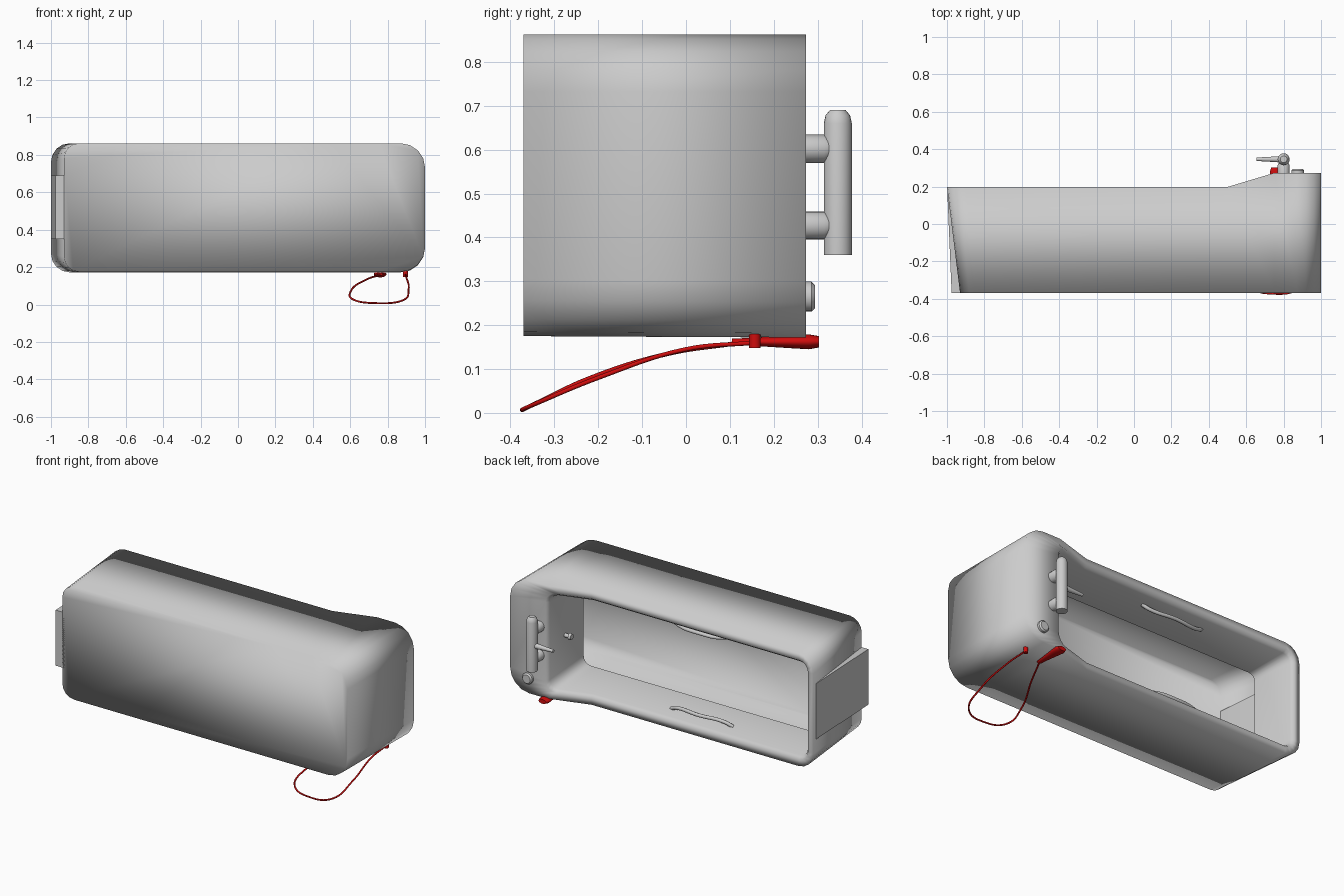
import bpy, bmesh, math
from mathutils import Vector, Matrix

cube = bpy.data.objects.get("Cube")
if cube:
    bpy.data.objects.remove(cube, do_unlink=True)


def material(name, color):
    m = bpy.data.materials.new(name)
    m.use_nodes = True
    m.diffuse_color = color
    m.node_tree.nodes["Principled BSDF"].inputs["Base Color"].default_value = color
    return m


GREY = material("enamel grey", (0.6, 0.6, 0.6, 1))
RED = material("rubber red", (0.62, 0.004, 0.004, 1))


def finish(name, bm, mat, angle=None):
    bmesh.ops.recalc_face_normals(bm, faces=bm.faces)
    mesh = bpy.data.meshes.new(name)
    bm.to_mesh(mesh)
    bm.free()
    mesh.materials.append(mat)
    ob = bpy.data.objects.new(name, mesh)
    bpy.context.collection.objects.link(ob)
    bpy.ops.object.select_all(action="DESELECT")
    ob.select_set(True)
    bpy.context.view_layer.objects.active = ob
    if angle:
        bpy.ops.object.shade_smooth_by_angle(angle=math.radians(angle))
    else:
        bpy.ops.object.shade_smooth()
    return ob


def bridge(bm, a, b):
    for i in range(len(a)):
        j = (i + 1) % len(a)
        bm.faces.new((a[i], a[j], b[j], b[i]))


def lathe(name, profile, loc, axis, mat, squash=1.0, sides=20):
    """Turned part: profile of (radius, distance along axis)."""
    bm = bmesh.new()
    rings = []
    for r, h in profile:
        rings.append([bm.verts.new((r * math.cos(t), squash * r * math.sin(t), h))
                      for t in (2 * math.pi * k / sides for k in range(sides))])
    for a, b in zip(rings, rings[1:]):
        bridge(bm, a, b)
    bm.faces.new(rings[0])
    bm.faces.new(rings[-1])
    turn = Vector((0, 0, 1)).rotation_difference(Vector(axis)).to_matrix().to_4x4()
    bm.transform(Matrix.Translation(loc) @ turn)
    return finish(name, bm, mat, 40)


def tube(name, points, radius, mat):
    cu = bpy.data.curves.new(name, "CURVE")
    cu.dimensions = "3D"
    cu.bevel_depth = radius
    cu.bevel_resolution = 2
    cu.use_fill_caps = True
    cu.resolution_u = 8
    sp = cu.splines.new("BEZIER")
    sp.bezier_points.add(len(points) - 1)
    for p, co in zip(sp.bezier_points, points):
        p.co = co
        p.handle_left_type = p.handle_right_type = "AUTO"
    cu.materials.append(mat)
    ob = bpy.data.objects.new(name, cu)
    bpy.context.collection.objects.link(ob)
    return ob


# Tub shell: stacked rounded rectangles from the base, up to the rim, over into the lip
def rim_height(x):
    return 0.198 + 0.075 * min(1, max(0, (x - 0.5) / 0.25))


def ring(bm, x0, x1, z0, z1, r0, r1, extras, height, steps=5):
    pts = []
    corners = ((x1, z0, -1, -1, r1), (x1, z1, -1, 1, r1), (x0, z1, 1, 1, r0), (x0, z0, 1, -1, r0))
    for c, (x, z, sx, sz, r) in enumerate(corners):
        cx, cz = x + sx * r, z - sz * r
        for k in range(steps):
            t = math.radians(90 * (c - 1 + k / (steps - 1)))
            pts.append((cx + r * math.cos(t), cz + r * math.sin(t)))
        if c == 1:
            pts += [(e, z1) for e in reversed(extras)]
        if c == 3:
            pts += [(e, z0) for e in extras]
    return [bm.verts.new((x, height(x), z)) for x, z in pts]


bm = bmesh.new()
outer = (0.5, 0.75)
inner = (0.5, 0.66)
loops = [
    ring(bm, -0.93, 1.0, 0.175, 0.862, 0.08, 0.13, outer, lambda x: -0.37),
    ring(bm, -1.0, 1.0, 0.172, 0.862, 0.1, 0.13, outer, rim_height),
    ring(bm, -0.965, 0.76, 0.215, 0.82, 0.06, 0.06, inner, rim_height),
    ring(bm, -0.95, 0.745, 0.23, 0.805, 0.05, 0.05, inner, lambda x: rim_height(x) - 0.02),
    ring(bm, -0.9, 0.735, 0.262, 0.772, 0.04, 0.05, inner, lambda x: -0.06),
]
for a, b in zip(loops, loops[1:]):
    bridge(bm, a, b)
bm.faces.new(loops[0])
finish("tub_shell", bm, GREY)

# Wedge-shaped back support on the sloping end
bm = bmesh.new()
low, high = [[bm.verts.new((x, y, z)) for x, y in
              ((-0.998, 0.17), (-0.975, -0.37), (-0.92, -0.37), (-0.95, 0.0))]
             for z in (0.35, 0.69)]
bridge(bm, low, high)
bm.faces.new(low)
bm.faces.new(high)
finish("end_support", bm, GREY, 30)

# Grips on both inner side walls
for name, z, s in (("left_grip", 0.238, 1), ("right_grip", 0.797, -1)):
    tube(name, [(-0.39, 0.1, z), (-0.34, 0.115, z + s * 0.022), (-0.18, 0.135, z + s * 0.028),
                (-0.02, 0.115, z + s * 0.022), (0.03, 0.1, z)], 0.011, GREY)

# Tap: mixer bar, two stems, spout, and deck knob
lathe("mixer_bar", [(0.032, 0), (0.032, 0.30), (0.028, 0.318), (0.018, 0.33)],
      (0.8, 0.346, 0.36), (0, 0, 1), GREY)
for name, z in (("hot_stem", 0.427), ("cold_stem", 0.602)):
    lathe(name, [(0.032, 0), (0.032, 0.055), (0.02, 0.075)], (0.8, 0.26, z), (0, 1, 0), GREY)
lathe("spout", [(0.018, 0), (0.014, 0.06), (0.009, 0.145)], (0.8, 0.346, 0.515), (-1, 0, 0), GREY)
lathe("deck_knob", [(0.034, 0), (0.034, 0.024), (0.026, 0.032)],
      (0.875, 0.262, 0.265), (0, 1, 0), GREY)
lathe("overflow_knob", [(0.012, 0), (0.012, 0.03), (0.02, 0.035), (0.016, 0.05)],
      (0.745, 0.11, 0.5), (-1, 0, 0), GREY)

# Red plug hanging on its cord
lathe("plug", [(0.014, 0), (0.02, 0.06), (0.03, 0.14), (0.034, 0.175), (0.026, 0.198)],
      (0.76, 0.105, 0.162), (0, 1, 0), RED, squash=0.5)
lathe("cord_anchor", [(0.013, 0), (0.013, 0.035)], (0.895, 0.157, 0.148), (0, 0, 1), RED)
tube("plug_cord", [(0.76, 0.11, 0.158), (0.69, -0.04, 0.135), (0.605, -0.23, 0.075),
                   (0.61, -0.325, 0.03), (0.75, -0.373, 0.007), (0.88, -0.34, 0.022),
                   (0.912, -0.2, 0.08), (0.90, 0.0, 0.145), (0.895, 0.157, 0.16)], 0.005, RED)
